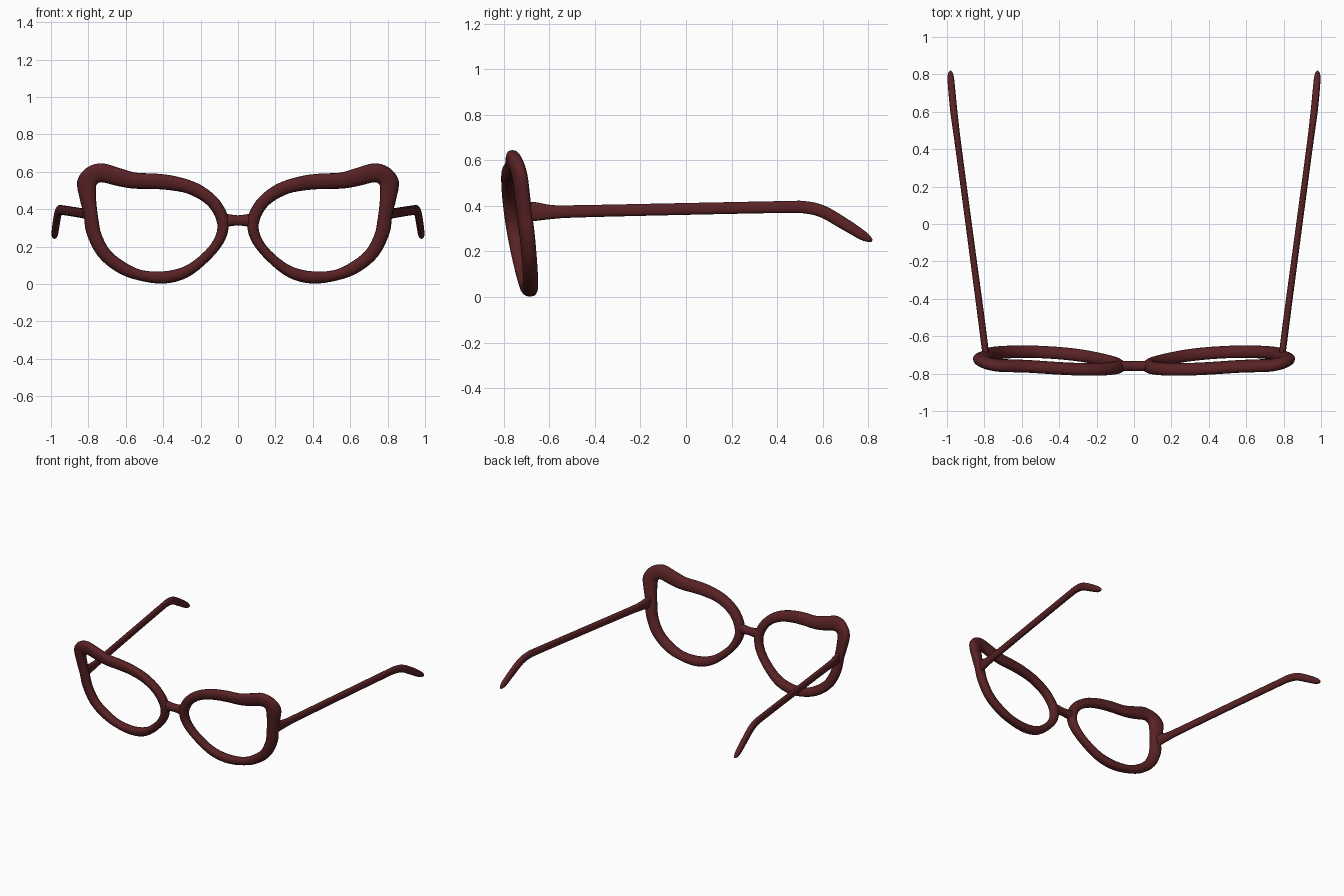
import bpy, bmesh, math
from mathutils import Vector

if "Cube" in bpy.data.objects:
    bpy.data.objects.remove(bpy.data.objects["Cube"])

frame_red = bpy.data.materials.new("dark maroon")
frame_red.diffuse_color = (0.10, 0.016, 0.018, 1)
frame_red.use_nodes = True
frame_red.node_tree.nodes["Principled BSDF"].inputs["Base Color"].default_value = frame_red.diffuse_color


def spline(pts, steps, closed):
    """Smooth curve through tuples of any length."""
    n, out = len(pts), []
    for i in range(n if closed else n - 1):
        if closed:
            q = [pts[(i + k) % n] for k in (-1, 0, 1, 2)]
        else:
            q = [pts[min(max(i + k, 0), n - 1)] for k in (-1, 0, 1, 2)]
        for s in range(steps):
            t = s / steps
            out.append([0.5 * (2 * b + (c - a) * t + (2 * a - 5 * b + 4 * c - d) * t * t
                               + (3 * b - a - 3 * c + d) * t ** 3)
                        for a, b, c, d in zip(*q)])
    if not closed:
        out.append(list(pts[-1]))
    return out


def loft(name, rings, closed, mirror):
    """Skin a list of vertex rings into a tube."""
    bm = bmesh.new()
    vs = [[bm.verts.new(p) for p in r] for r in rings]
    n, m = len(vs), len(vs[0])
    for i in range(n if closed else n - 1):
        a, b = vs[i], vs[(i + 1) % n]
        for j in range(m):
            bm.faces.new((a[j], a[(j + 1) % m], b[(j + 1) % m], b[j]))
    if not closed:
        bm.faces.new(vs[0])
        bm.faces.new(vs[-1])
    bmesh.ops.recalc_face_normals(bm, faces=bm.faces)
    me = bpy.data.meshes.new(name)
    bm.to_mesh(me)
    bm.free()
    me.materials.append(frame_red)
    ob = bpy.data.objects.new(name, me)
    bpy.context.collection.objects.link(ob)
    if mirror:
        md = ob.modifiers.new("mirror", 'MIRROR')
        md.use_mirror_merge = False
    bpy.ops.object.select_all(action='DESELECT')
    ob.select_set(True)
    bpy.context.view_layer.objects.active = ob
    bpy.ops.object.shade_smooth_by_angle(angle=math.radians(50))
    return ob


def section(center, u, v, sides=16, power=0.85):
    """Slightly squared ellipse with half-axes u and v."""
    ring = []
    for k in range(sides):
        a = 2 * math.pi * k / sides
        c, s = math.cos(a), math.sin(a)
        ring.append(center + u * math.copysign(abs(c) ** power, c)
                    + v * math.copysign(abs(s) ** power, s))
    return ring


def front_y(x, z):
    """Tilted, slightly wrapped plane of the front frame."""
    return -0.714 + 0.073 * x - 0.159 * (z - 0.03) - 0.005 + 0.6 * max(x - 0.7, 0) ** 2


# Cat-eye rims: outer x, z and inner x, z
contour = [
    (.05, .30, .11, .30), (.06, .38, .13, .375), (.115, .465, .18, .435),
    (.21, .535, .27, .483), (.33, .575, .37, .502), (.44, .59, .46, .508),
    (.545, .595, .56, .51), (.635, .62, .65, .525), (.73, .645, .72, .543),
    (.81, .62, .75, .538), (.86, .55, .76, .51), (.845, .45, .757, .43),
    (.825, .37, .747, .35), (.81, .27, .73, .265), (.75, .15, .68, .175),
    (.65, .065, .595, .11), (.535, .02, .51, .073), (.395, .002, .40, .067),
    (.27, .035, .295, .09), (.16, .12, .21, .145), (.08, .215, .14, .22)]
rings = []
for ox, oz, ix, iz in spline(contour, 4, True):
    o = Vector((ox, front_y(ox, oz), oz))
    i = Vector((ix, front_y(ix, iz), iz))
    rings.append(section((o + i) / 2, (o - i) / 2, Vector((0, 0.033, 0))))
loft("lens_rims", rings, True, True)

# Bridge, flaring a little at both ends
bridge = [(-.085, .037), (-.05, .033), (0, .027), (.05, .033), (.085, .037)]
loft("nose_bridge", [section(Vector((x, -.76, .34)), Vector((0, .027, 0)), Vector((0, 0, h)))
                     for x, h in spline(bridge, 4, False)], False, False)

# Temples: centre x, y, z, half-width, half-height
temple = [
    (.79, -.715, .375, .018, .045), (.797, -.66, .375, .018, .041),
    (.806, -.59, .373, .018, .031), (.82, -.48, .376, .018, .027),
    (.88, -.03, .386, .017, .026), (.94, .42, .395, .017, .026),
    (.953, .52, .394, .018, .027), (.963, .60, .375, .019, .027),
    (.972, .69, .324, .019, .026), (.979, .77, .274, .018, .022),
    (.981, .80, .256, .014, .015), (.981, .817, .247, .006, .006)]
path = spline(temple, 4, False)
rings = []
for k, p in enumerate(path):
    a, b = path[max(k - 1, 0)], path[min(k + 1, len(path) - 1)]
    d = (Vector(b[:3]) - Vector(a[:3])).normalized()
    side = d.cross(Vector((0, 0, 1))).normalized()
    rings.append(section(Vector(p[:3]), side * p[3], side.cross(d) * p[4]))
loft("temple_arms", rings, False, True)
